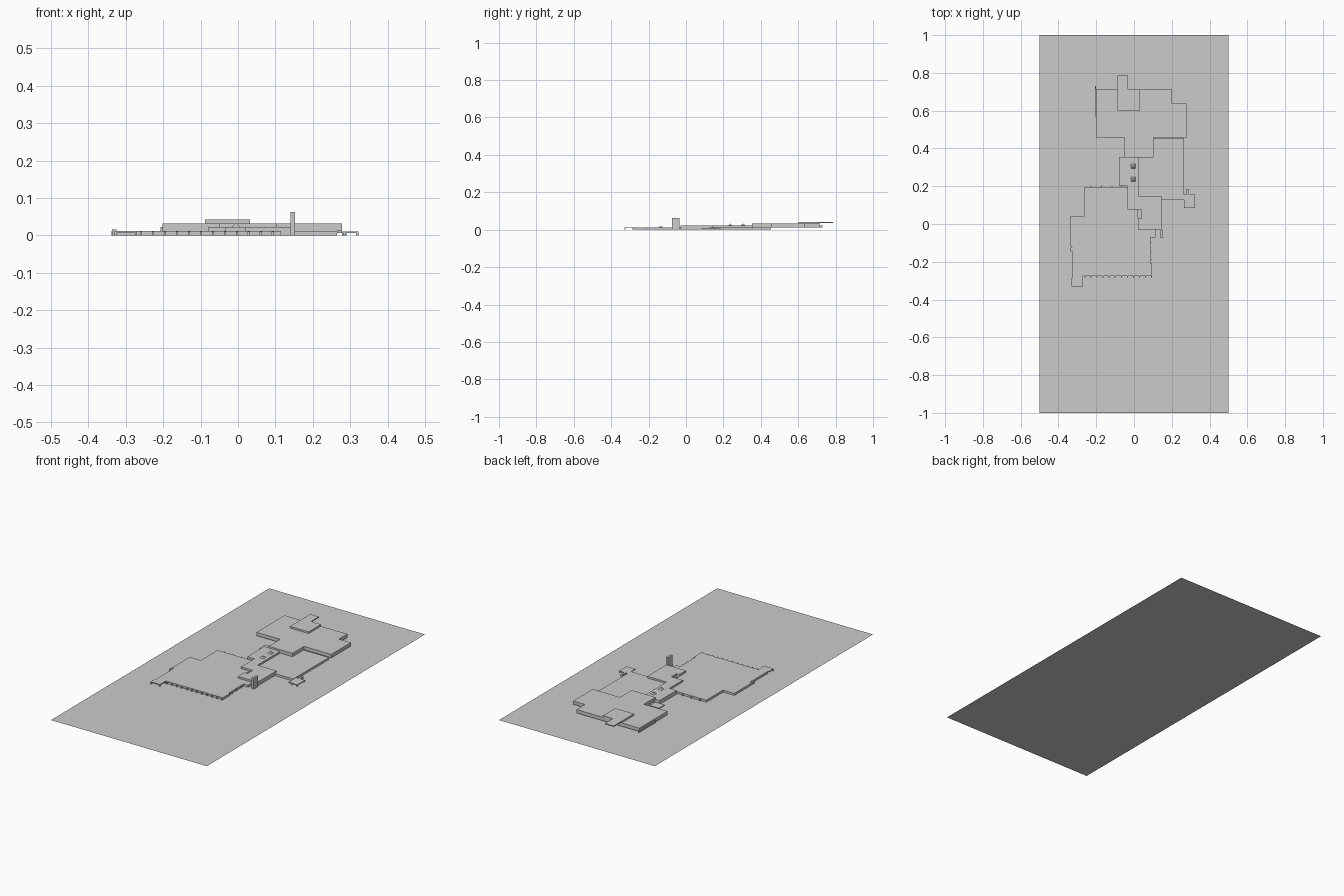
import bpy, bmesh


def prism(name, pts, z0, z1):
    """Extrude a plan outline between two heights."""
    bm = bmesh.new()
    face = bm.faces.new([bm.verts.new((x, y, z0)) for x, y in pts])
    top = bmesh.ops.extrude_face_region(bm, geom=[face])["geom"]
    bmesh.ops.translate(bm, vec=(0, 0, z1 - z0),
                        verts=[v for v in top if isinstance(v, bmesh.types.BMVert)])
    bmesh.ops.recalc_face_normals(bm, faces=bm.faces)
    me = bpy.data.meshes.new(name)
    bm.to_mesh(me)
    bm.free()
    ob = bpy.data.objects.new(name, me)
    bpy.context.collection.objects.link(ob)
    return ob


def box(name, x0, x1, y0, y1, z0, z1):
    return prism(name, [(x0, y0), (x1, y0), (x1, y1), (x0, y1)], z0, z1)


# site plane
bpy.ops.mesh.primitive_plane_add(size=1)
site = bpy.context.object
site.name = "site_ground"
site.scale = (1, 2, 1)

# storey heights
L1, L2, L3, L4 = 0.012, 0.022, 0.032, 0.042

# south wing, single storey
prism("south_wing", [(-0.266, 0.193), (-0.034, 0.193), (-0.034, 0.077), (0.02, 0.077),
                     (0.02, -0.03), (0.087, -0.03), (0.087, -0.21), (0.096, -0.21),
                     (0.096, -0.276), (-0.27, -0.276), (-0.27, -0.285), (-0.325, -0.285),
                     (-0.325, -0.125), (-0.338, -0.115), (-0.338, 0.04), (-0.266, 0.04)], 0, L1)

# wall fins along the south, north and east faces
for i in range(12):
    x = -0.262 + i * 0.032
    box("south_fin", x, x + 0.006, -0.284, -0.276, 0, L1 - 0.001)
for i in range(4):
    x = -0.23 + i * 0.055
    box("north_fin", x, x + 0.006, 0.193, 0.2, 0, L1 - 0.001)
for i in range(4):
    y = -0.19 + i * 0.045
    box("east_fin", 0.087, 0.093, y, y + 0.006, 0, L1 - 0.001)

# south-west porch
box("porch_roof", -0.33, -0.27, -0.33, -0.285, 0.008, L1)
for x in (-0.33, -0.276):
    box("porch_post", x, x + 0.006, -0.33, -0.324, 0, 0.008)
box("porch_chimney", -0.337, -0.325, -0.145, -0.125, 0, 0.016)

# link terrace and chimney tower
prism("link_terrace", [(-0.034, 0.21), (0.024, 0.21), (0.024, 0.145), (0.147, 0.145),
                       (0.147, -0.03), (0.02, -0.03), (0.02, 0.03), (0.04, 0.03),
                       (0.04, 0.077), (-0.034, 0.077)], 0, L2)
box("chimney_tower", 0.14, 0.153, -0.075, -0.035, 0, 0.063)
box("tower_step", 0.087, 0.115, -0.072, -0.03, 0, L1)

# middle hall with two pyramid skylights
box("middle_hall", -0.08, 0.024, 0.2, 0.355, 0, L2)
for y in (0.236, 0.305):
    bpy.ops.mesh.primitive_cone_add(vertices=4, radius1=0.017, radius2=0, depth=0.011,
                                    location=(-0.005, y, L2 + 0.0055), rotation=(0, 0, 0.7854))
    bpy.context.object.name = "skylight"

# east wing, single storey
prism("east_wing", [(0.024, 0.455), (0.265, 0.455), (0.265, 0.128), (0.147, 0.128),
                    (0.147, 0.145), (0.024, 0.145)], 0, L1)
box("east_porch_roof", 0.265, 0.322, 0.085, 0.155, 0.007, 0.01)
for x, y in ((0.282, 0.085), (0.316, 0.085), (0.316, 0.149)):
    box("east_porch_post", x, x + 0.006, y, y + 0.006, 0, 0.007)
box("east_porch_wall", 0.278, 0.29, 0.155, 0.185, 0, 0.01)

# north wing, raised upper storey
prism("north_wing", [(-0.202, 0.715), (0.202, 0.715), (0.202, 0.637), (0.278, 0.637),
                     (0.278, 0.458), (0.103, 0.458), (0.103, 0.352), (-0.05, 0.352),
                     (-0.05, 0.458), (-0.202, 0.458)], L1, L3)
box("north_wing_fin", -0.207, -0.202, 0.57, 0.73, L1, L2)
box("court_stair", -0.11, -0.05, 0.352, 0.405, 0, 0.005)

# top roof with projecting balcony
box("top_roof", -0.088, 0.032, 0.602, 0.715, L3, L4)
box("top_balcony", -0.088, -0.032, 0.715, 0.787, 0.036, L4)
